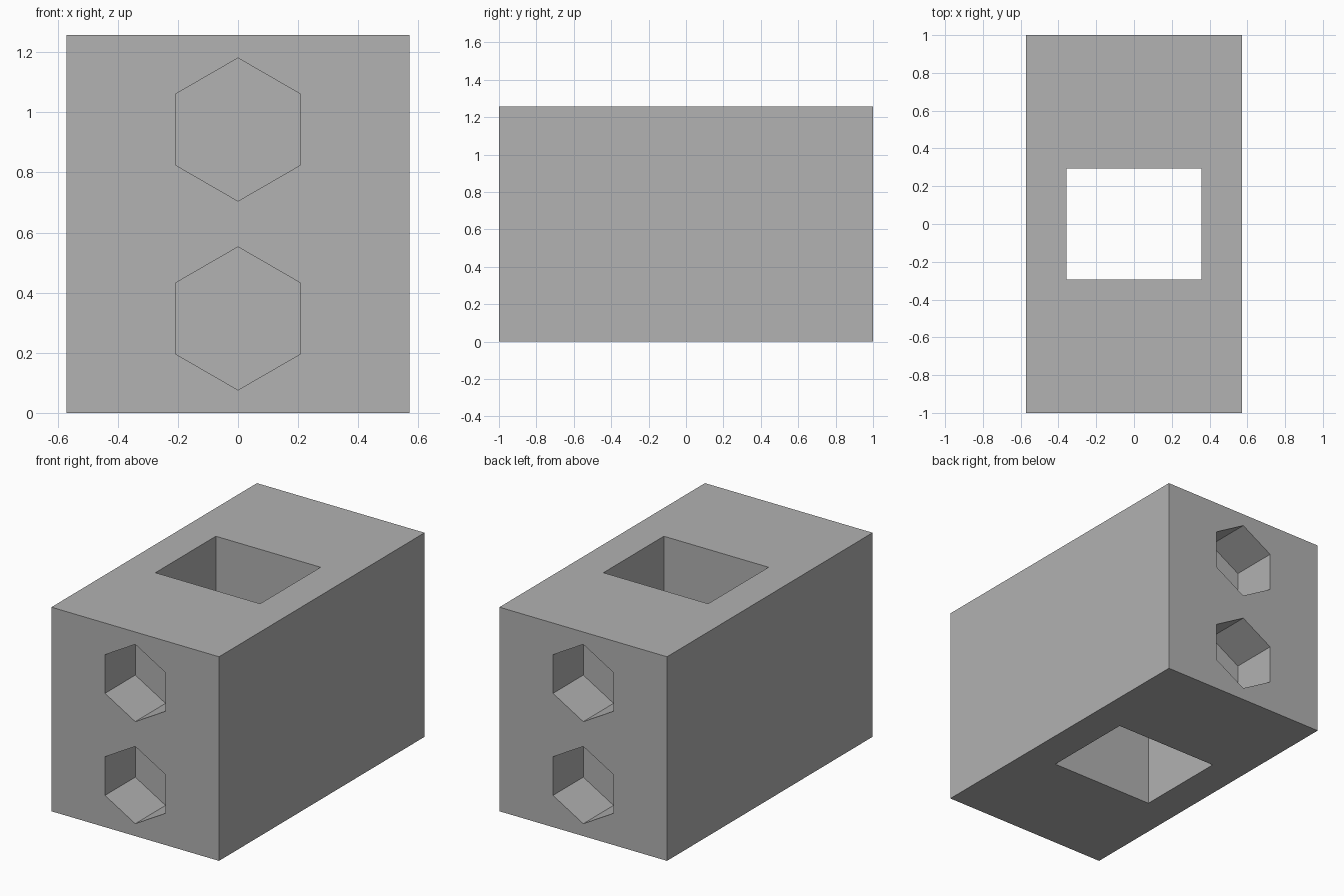
import bpy
import math

if "Cube" in bpy.data.objects:
    bpy.data.objects.remove(bpy.data.objects["Cube"], do_unlink=True)

WIDTH, LENGTH, HEIGHT = 1.142, 2.0, 1.257
SLOT_X, SLOT_Y = 0.714, 0.588
HEX_RADIUS, HEX_DEPTH = 0.238, 0.295
CLEARANCE = 0.1

grey = bpy.data.materials.new("plain grey")
grey.use_nodes = True
colour = (0.445, 0.445, 0.445, 1)
grey.diffuse_color = colour
grey.node_tree.nodes["Principled BSDF"].inputs["Base Color"].default_value = colour


def box(name, size):
    bpy.ops.mesh.primitive_cube_add(size=1, location=(0, 0, HEIGHT / 2))
    obj = bpy.context.object
    obj.name = name
    obj.scale = size
    bpy.ops.object.transform_apply(location=False, rotation=False, scale=True)
    obj.data.materials.append(grey)
    return obj


def hex_prism(name, y, z):
    # Hexagon along y with a corner pointing up
    bpy.ops.mesh.primitive_cylinder_add(
        vertices=6, radius=HEX_RADIUS, depth=2 * HEX_DEPTH,
        location=(0, y, z), rotation=(math.pi / 2, 0, 0))
    obj = bpy.context.object
    obj.name = name
    obj.data.materials.append(grey)
    return obj


def cut(target, cutter):
    cutter.hide_render = True
    mod = target.modifiers.new(cutter.name, 'BOOLEAN')
    mod.operation = 'DIFFERENCE'
    mod.solver = 'EXACT'
    mod.object = cutter
    bpy.context.view_layer.objects.active = target
    bpy.ops.object.modifier_apply(modifier=mod.name)
    bpy.data.objects.remove(cutter, do_unlink=True)


# Solid block with a rectangular shaft from top to bottom
block = box("block", (WIDTH, LENGTH, HEIGHT))
cut(block, box("shaft_cutter", (SLOT_X, SLOT_Y, HEIGHT + CLEARANCE)))

# Two blind hexagonal pockets in each end
for side in (-1, 1):
    for level in (0.25, 0.75):
        cut(block, hex_prism("pocket_cutter", side * LENGTH / 2, level * HEIGHT))
